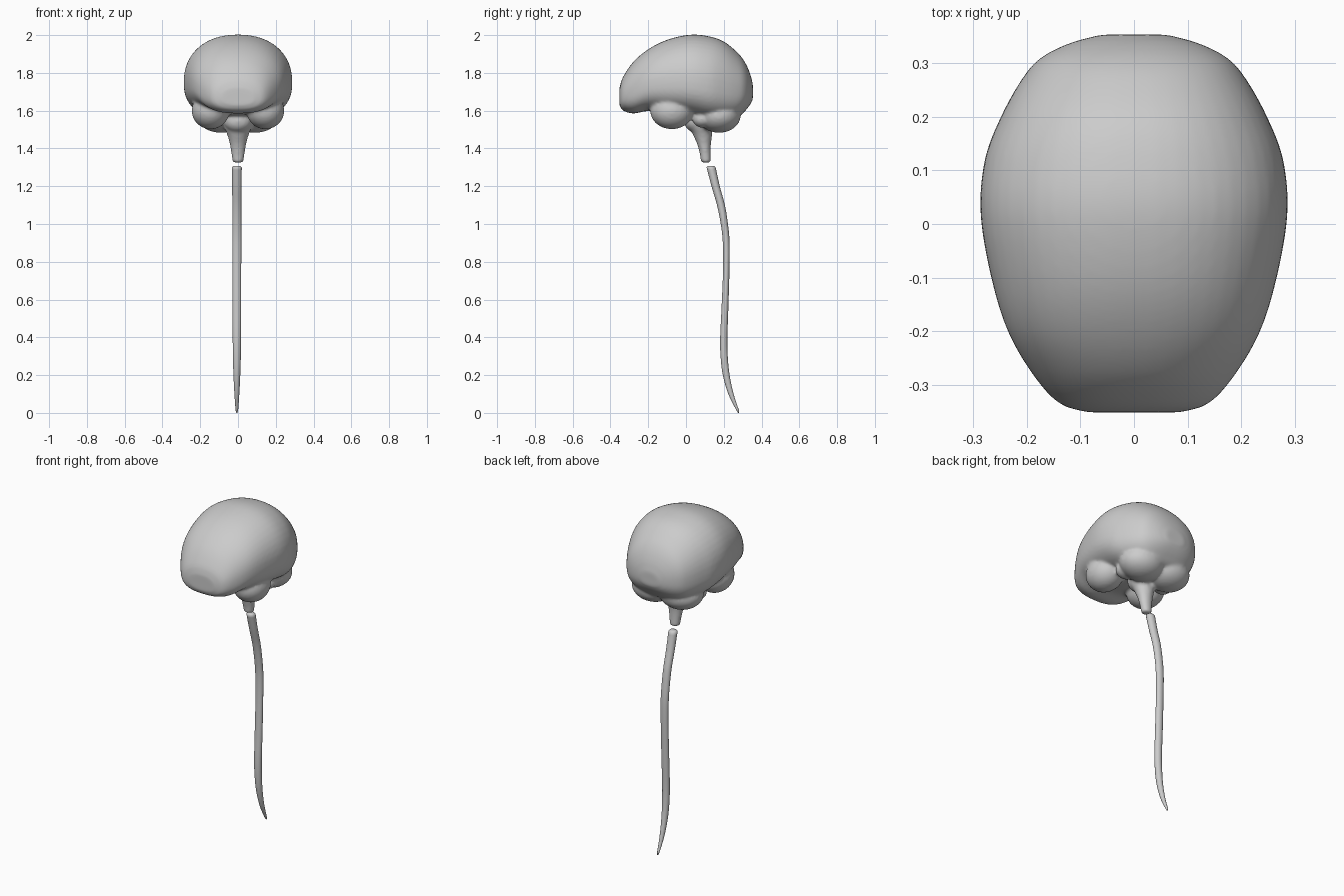
import bpy, bmesh
from math import cos, sin, pi
from mathutils import Vector, Matrix

if "Cube" in bpy.data.objects:
    bpy.data.objects.remove(bpy.data.objects["Cube"])


def loft(bm, rings):
    """Skin a list of point rings and cap both ends."""
    loops = [[bm.verts.new(p) for p in r] for r in rings]
    n = len(loops[0])
    for a, b in zip(loops, loops[1:]):
        for i in range(n):
            bm.faces.new((a[i], a[(i + 1) % n], b[(i + 1) % n], b[i]))
    bm.faces.new(loops[0])
    bm.faces.new(loops[-1])


def spline(rows, steps=5):
    """Catmull-Rom resampling of rows of numbers."""
    out = []
    for i in range(len(rows) - 1):
        p = [rows[min(max(i + k, 0), len(rows) - 1)] for k in (-1, 0, 1, 2)]
        for s in range(steps):
            t = s / steps
            out.append([b + 0.5 * t * (c - a + t * (2*a - 5*b + 4*c - d + t * (3*(b - c) + d - a)))
                        for a, b, c, d in zip(*p)])
    return out + [list(rows[-1])]


def power(v, n):
    return (1 if v >= 0 else -1) * abs(v) ** (2 / n)


def brain_ring(y, hw, top, bot):
    """Rounded section: domed above the widest level, boxier below."""
    mid = bot + 0.42 * (top - bot)
    pts = []
    for i in range(48):
        a = 2 * pi * i / 48
        n = 2.2 if sin(a) > 0 else 2.6
        h = top - mid if sin(a) > 0 else mid - bot
        pts.append((hw * power(cos(a), n), y, mid + h * power(sin(a), n)))
    return pts


def tube_ring(z, y, rx, ry, x=0.0, n=24):
    return [(x + rx * cos(2 * pi * i / n), y + ry * sin(2 * pi * i / n), z) for i in range(n)]


def ellipsoid(bm, centre, radii):
    m = Matrix.Translation(centre) @ Matrix.Diagonal((*radii, 1))
    bmesh.ops.create_uvsphere(bm, u_segments=32, v_segments=20, radius=1, matrix=m)


def finish(bm, name):
    bmesh.ops.recalc_face_normals(bm, faces=bm.faces)
    for f in bm.faces:
        f.smooth = True
    me = bpy.data.meshes.new(name)
    bm.to_mesh(me)
    bm.free()
    ob = bpy.data.objects.new(name, me)
    bpy.context.collection.objects.link(ob)
    return ob


# Cerebrum: sections along y (y, half width, top z, bottom z)
bm = bmesh.new()
sections = [(-0.352, .085, 1.72, 1.63), (-0.335, .14, 1.775, 1.602), (-0.28, .19, 1.857, 1.585),
            (-0.2, .236, 1.925, 1.598), (-0.1, .267, 1.975, 1.585), (0.02, .287, 2.002, 1.57),
            (0.12, .279, 1.994, 1.55), (0.2, .249, 1.966, 1.545), (0.27, .21, 1.91, 1.56),
            (0.31, .175, 1.86, 1.595), (0.338, .12, 1.80, 1.63), (0.354, .06, 1.74, 1.66)]
loft(bm, [brain_ring(*s) for s in spline(sections)])

# Temporal lobes and cerebellum halves
for s in (-1, 1):
    ellipsoid(bm, (s * .145, -0.075, 1.60), (.10, .115, .098))
    ellipsoid(bm, (s * .09, .175, 1.575), (.13, .115, .092))
    ellipsoid(bm, (s * .13, .085, 1.555), (.06, .05, .045))

# Brain stem (z, y, x radius, y radius)
ellipsoid(bm, (0, .05, 1.545), (.075, .06, .06))
stem = [(1.60, .06, .085, .07), (1.52, .075, .075, .06), (1.47, .088, .056, .05),
        (1.42, .096, .043, .036), (1.37, .102, .035, .029), (1.325, .106, .028, .027)]
loft(bm, [tube_ring(*r) for r in spline(stem)])

# Fuse everything into one soft surface
brain = finish(bm, "brain")
rm = brain.modifiers.new("fuse", 'REMESH')
rm.mode = 'VOXEL'
rm.voxel_size = 0.009
rm.use_smooth_shade = True
sm = brain.modifiers.new("soften", 'SMOOTH')
sm.factor = 0.5
sm.iterations = 6

# Spinal cord (z, y, x radius, y radius)
bm = bmesh.new()
cord = [(1.30, .133, .026, .024), (1.2, .157, .025, .022), (1.1, .185, .024, .021),
        (1.0, .203, .024, .019), (0.9, .213, .024, .018), (0.75, .213, .023, .017),
        (0.55, .206, .023, .018), (0.4, .200, .022, .019), (0.3, .202, .021, .019),
        (0.2, .213, .018, .018), (0.1, .238, .013, .014), (0.015, .273, .007, .007)]
rings = [(1.308, .132, .018, .016)] + spline(cord) + [(0.0, .279, .003, .003)]
loft(bm, [tube_ring(*r, x=-0.006) for r in rings])
finish(bm, "spinal_cord")
